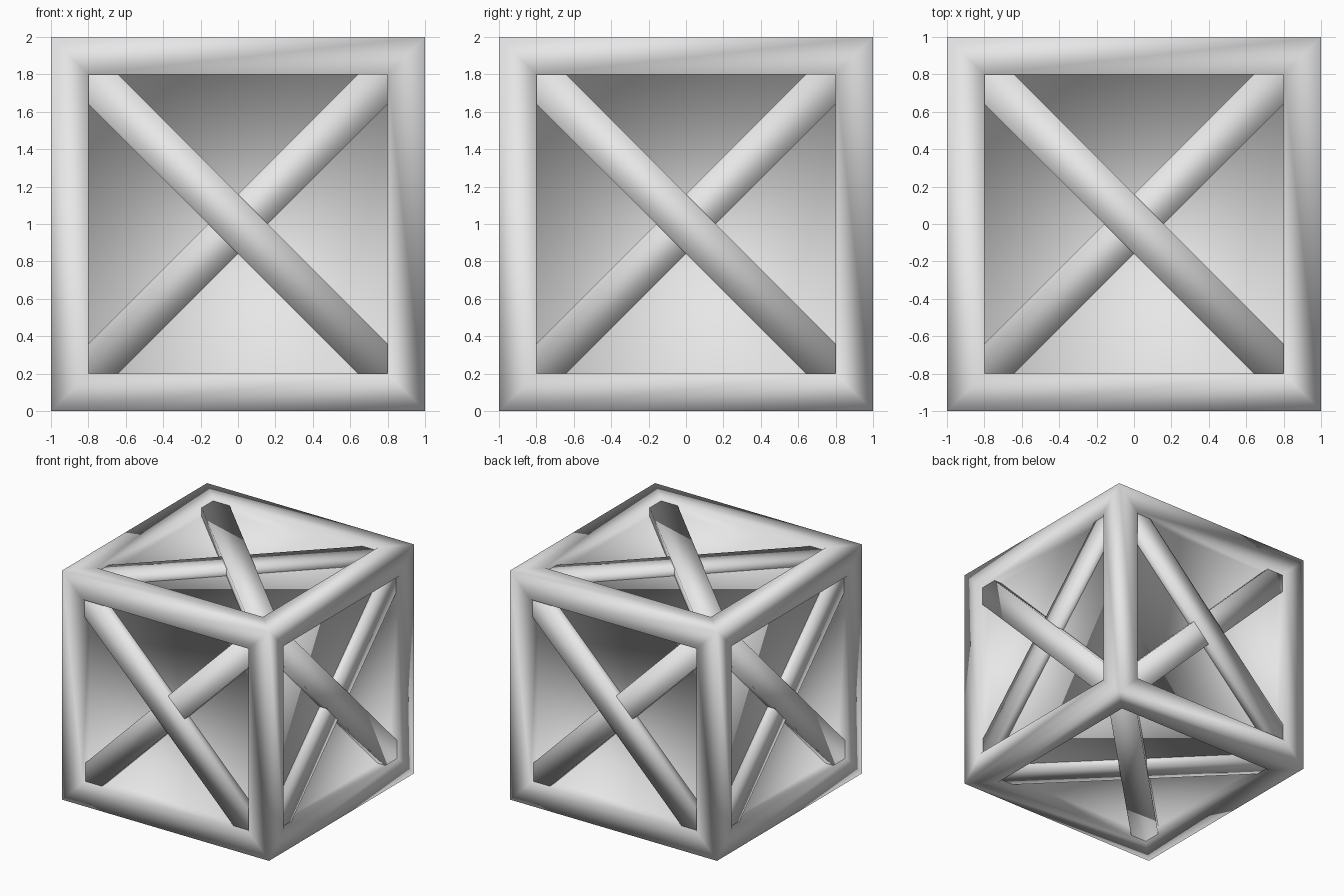
import bpy, bmesh, math
from mathutils import Matrix, Vector

if "Cube" in bpy.data.objects:
    bpy.data.objects.remove(bpy.data.objects["Cube"], do_unlink=True)

grey = bpy.data.materials.new("light_grey")
grey.use_nodes = True
grey.diffuse_color = (0.8, 0.8, 0.8, 1)
grey.node_tree.nodes["Principled BSDF"].inputs["Base Color"].default_value = (0.8, 0.8, 0.8, 1)

CENTRE = Matrix.Translation((0, 0, 1))
RECESS = 0.1                # depth of the panels behind the frame
HALF_WIDTH = 0.113          # half the width of a brace
HALF_LENGTH = 1.2           # ends are buried in the frame corners


def finish(bm, name):
    bmesh.ops.recalc_face_normals(bm, faces=bm.faces)
    mesh = bpy.data.meshes.new(name)
    bm.to_mesh(mesh)
    bm.free()
    mesh.materials.append(grey)
    mesh.shade_smooth()
    obj = bpy.data.objects.new(name, mesh)
    bpy.context.collection.objects.link(obj)
    return obj


# Crate body: a cube with a frame and a sunken panel on every side
bm = bmesh.new()
bmesh.ops.create_cube(bm, size=2, matrix=CENTRE)
panels = list(bm.faces)
bmesh.ops.inset_individual(bm, faces=panels, thickness=0.2, use_even_offset=True)
for panel in panels:
    inward = -panel.normal * RECESS
    moved = bmesh.ops.extrude_discrete_faces(bm, faces=[panel])["faces"][0]
    bmesh.ops.translate(bm, verts=moved.verts, vec=inward)
finish(bm, "crate_body")


def brace(name, turn, angle, outer):
    """Diagonal bar on the front side, turned to the wanted side."""
    inner = 0.86
    bm = bmesh.new()
    size = Matrix.Diagonal((2 * HALF_LENGTH, outer - inner, 2 * HALF_WIDTH, 1))
    place = Matrix.Translation((0, -(outer + inner) / 2, 0))
    tilt = Matrix.Rotation(math.radians(angle), 4, 'Y')
    bmesh.ops.create_cube(bm, size=1, matrix=CENTRE @ turn @ place @ tilt @ size)
    finish(bm, name)


# Crossed braces on all six sides
sides = {
    "front": Matrix.Identity(4),
    "left": Matrix.Rotation(math.pi / 2, 4, 'Z'),
    "back": Matrix.Rotation(math.pi, 4, 'Z'),
    "right": Matrix.Rotation(-math.pi / 2, 4, 'Z'),
    "top": Matrix.Rotation(-math.pi / 2, 4, 'X'),
    "bottom": Matrix.Rotation(math.pi / 2, 4, 'X'),
}
for side, turn in sides.items():
    brace(side + "_outer_brace", turn, 45, 0.975)
    brace(side + "_inner_brace", turn, -45, 0.965)
